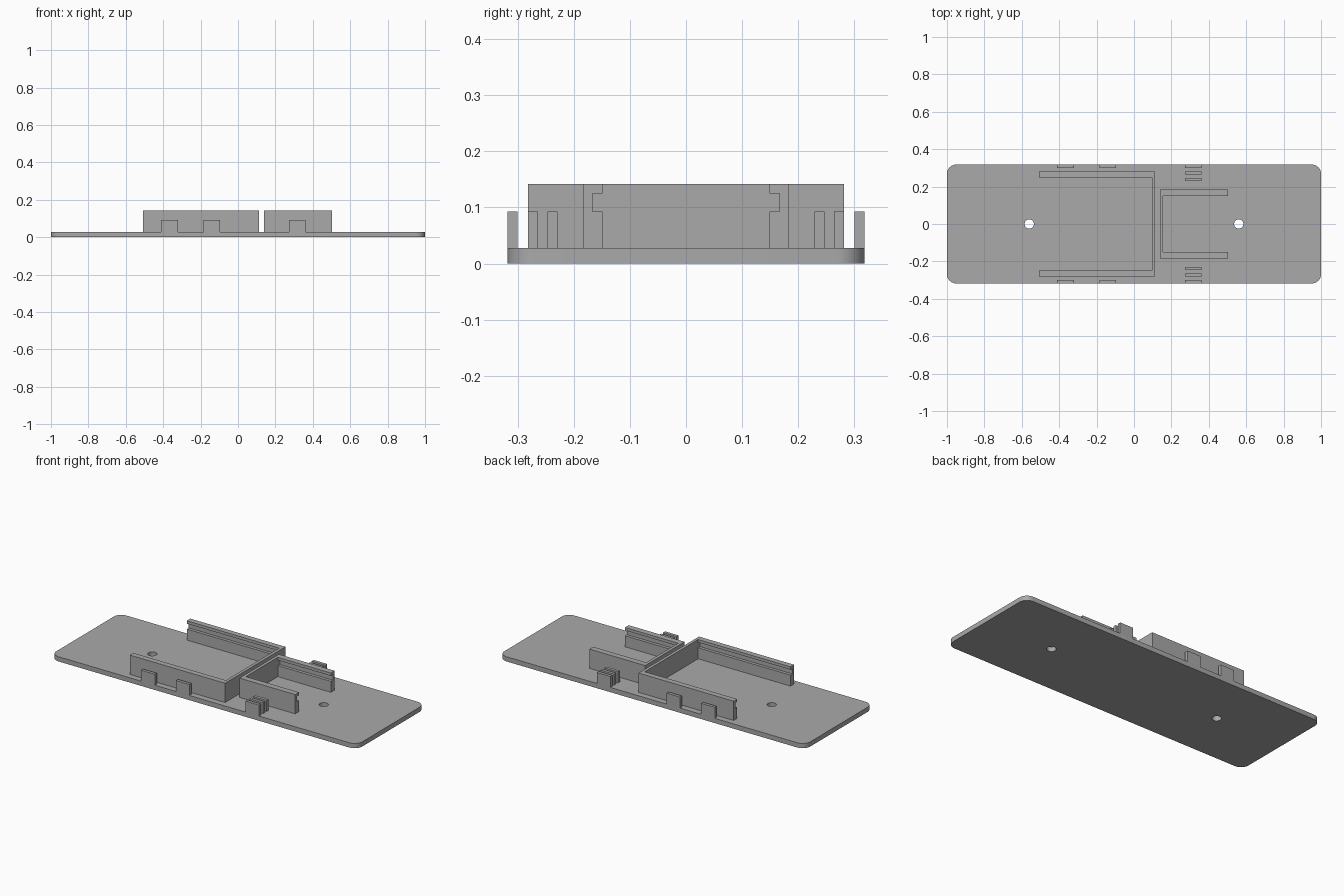
import bpy
import bmesh
import math

cube = bpy.data.objects.get("Cube")
if cube:
    bpy.data.objects.remove(cube, do_unlink=True)

grey = bpy.data.materials.new("mid grey")
grey.use_nodes = True
colour = (0.4, 0.4, 0.4, 1)
grey.diffuse_color = colour
grey.node_tree.nodes["Principled BSDF"].inputs["Base Color"].default_value = colour

BASE_TOP, CLIP_TOP, GROOVE_TOP, WALL_TOP = 0.028, 0.093, 0.125, 0.142
HALF_WIDTH = 0.318
THIN = 0.018  # thickness of clips and end walls


def make_object(name, bm):
    bmesh.ops.recalc_face_normals(bm, faces=bm.faces[:])
    mesh = bpy.data.meshes.new(name)
    bm.to_mesh(mesh)
    bm.free()
    mesh.materials.append(grey)
    obj = bpy.data.objects.new(name, mesh)
    bpy.context.collection.objects.link(obj)
    return obj


def extrude_x(name, profile, x0, x1):
    """Extrude a (y, z) profile along x."""
    bm = bmesh.new()
    face = bm.faces.new([bm.verts.new((x0, y, z)) for y, z in profile])
    out = bmesh.ops.extrude_face_region(bm, geom=[face])
    moved = [v for v in out["geom"] if isinstance(v, bmesh.types.BMVert)]
    bmesh.ops.translate(bm, verts=moved, vec=(x1 - x0, 0, 0))
    return make_object(name, bm)


def box(name, x0, x1, y0, y1, z0, z1):
    return extrude_x(name, [(y0, z0), (y1, z0), (y1, z1), (y0, z1)], x0, x1)


# Base plate with rounded corners
base = box("base_plate", -1, 1, -HALF_WIDTH, HALF_WIDTH, 0, BASE_TOP)
bm = bmesh.new()
bm.from_mesh(base.data)
uprights = [e for e in bm.edges if abs(e.verts[0].co.z - e.verts[1].co.z) > 0.01]
bmesh.ops.bevel(bm, geom=uprights, offset=0.05, segments=10, profile=0.5,
                affect='EDGES')
bm.to_mesh(base.data)
bm.free()

# Two screw holes through the base
for x in (-0.56, 0.56):
    bpy.ops.mesh.primitive_cylinder_add(vertices=32, radius=0.025, depth=0.2,
                                        location=(x, 0, 0))
    cutter = bpy.context.object
    cutter.name = "hole_cutter"
    cutter.hide_render = True
    cutter.data.materials.append(grey)
    bpy.context.view_layer.objects.active = base
    cut = base.modifiers.new("hole", 'BOOLEAN')
    cut.operation = 'DIFFERENCE'
    cut.object = cutter
    bpy.ops.object.modifier_apply(modifier=cut.name)
    bpy.data.objects.remove(cutter, do_unlink=True)

bpy.ops.object.select_all(action='DESELECT')
base.select_set(True)
bpy.context.view_layer.objects.active = base
bpy.ops.object.shade_smooth_by_angle(angle=math.radians(30))


def bracket(name, end_x, open_x, outer, inner):
    """U-shaped holder: an end wall and two arms grooved on the inside."""
    step = THIN if open_x > end_x else -THIN
    box(name + "_end_wall", end_x, end_x + step, -outer, outer, BASE_TOP, WALL_TOP)
    groove = inner + THIN
    for side, s in (("left", 1), ("right", -1)):
        profile = [(outer, BASE_TOP), (outer, WALL_TOP), (inner, WALL_TOP),
                   (inner, GROOVE_TOP), (groove, GROOVE_TOP),
                   (groove, CLIP_TOP), (inner, CLIP_TOP), (inner, BASE_TOP)]
        extrude_x(f"{name}_{side}_arm", [(s * y, z) for y, z in profile],
                  end_x + step, open_x)


bracket("large_holder", 0.113, -0.509, 0.282, 0.249)
bracket("small_holder", 0.138, 0.503, 0.184, 0.149)

# Upright tabs along both long edges
tabs = [(-0.411, -0.321, HALF_WIDTH), (-0.184, -0.095, HALF_WIDTH)]
tabs += [(0.272, 0.36, y) for y in (HALF_WIDTH, 0.282, 0.247)]
for number, (x0, x1, y) in enumerate(tabs, 1):
    for s, side in ((1, "back"), (-1, "front")):
        box(f"{side}_tab_{number}", x0, x1, s * (y - THIN), s * y,
            BASE_TOP, CLIP_TOP)
